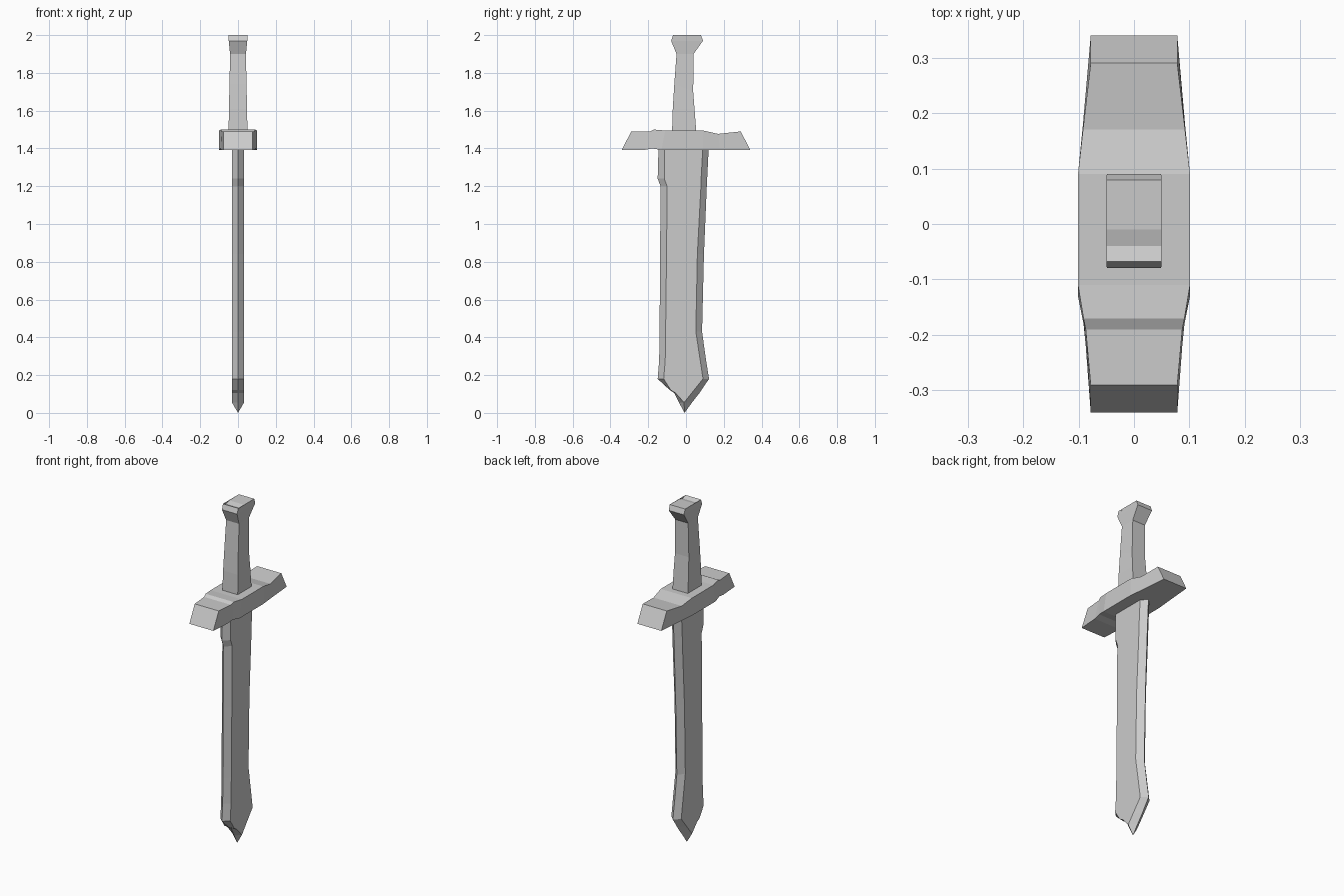
import bpy
import bmesh

cube = bpy.data.objects.get("Cube")
if cube:
    bpy.data.objects.remove(cube, do_unlink=True)

GREY = (0.6, 0.6, 0.6, 1)
grey = bpy.data.materials.new("plain grey")
grey.use_nodes = True
grey.diffuse_color = GREY
grey.node_tree.nodes["Principled BSDF"].inputs["Base Color"].default_value = GREY


def loft(name, rings):
    """Join equal-sized point rings into a closed, flat-shaded solid."""
    bm = bmesh.new()
    loops = [[bm.verts.new(p) for p in ring] for ring in rings]
    n = len(loops[0])
    for a, b in zip(loops, loops[1:]):
        for i in range(n):
            j = (i + 1) % n
            bm.faces.new((a[i], a[j], b[j], b[i]))
    bm.faces.new(loops[0])
    bm.faces.new(loops[-1])
    bmesh.ops.remove_doubles(bm, verts=bm.verts, dist=0.0005)
    bmesh.ops.recalc_face_normals(bm, faces=bm.faces)
    mesh = bpy.data.meshes.new(name)
    bm.to_mesh(mesh)
    bm.free()
    mesh.materials.append(grey)
    obj = bpy.data.objects.new(name, mesh)
    bpy.context.collection.objects.link(obj)


def strip(half, a, b):
    """Rectangular ring between two (y, z) points, mirrored over x."""
    return [(-half, *a), (half, *a), (half, *b), (-half, *b)]


# Blade: z, front edge, front bevel, back bevel, back edge
W = 0.032
blade = [
    (1.42, -0.145, -0.115, 0.09, 0.121),
    (1.24, -0.15, -0.115, 0.08, 0.112),
    (1.20, -0.135, -0.10, 0.079, 0.11),
    (0.84, -0.137, -0.103, 0.06, 0.095),
    (0.43, -0.14, -0.108, 0.052, 0.085),
    (0.28, -0.142, -0.11, 0.075, 0.106),
    (0.18, -0.15, -0.118, 0.09, 0.122),
    (0.12, -0.085, -0.08, 0.042, 0.081),
    (0.105, -0.062, -0.055, 0.03, 0.071),
    (0.055, -0.037, -0.01, -0.01, 0.032),
]
rings = [[(0, fe, z), (W, fb, z), (W, bb, z), (0, be, z), (-W, bb, z), (-W, fb, z)]
         for z, fe, fb, bb, be in blade]
rings.append([(0, -0.008, 0)] * 6)
loft("blade", rings)

# Crossguard: half width, top point, bottom point
guard = [
    (0.078, (-0.29, 1.49), (-0.34, 1.392)),
    (0.087, (-0.19, 1.49), (-0.22, 1.392)),
    (0.091, (-0.17, 1.50), (-0.18, 1.40)),
    (0.101, (-0.11, 1.495), (-0.13, 1.392)),
    (0.101, (0.09, 1.495), (0.09, 1.392)),
    (0.092, (0.17, 1.477), (0.18, 1.392)),
    (0.078, (0.29, 1.49), (0.34, 1.392)),
]
loft("crossguard", [strip(*s) for s in guard])

# Grip flaring into the pommel: half width, front point, back point
grip = [
    (0.05, (-0.074, 1.48), (0.055, 1.48)),
    (0.048, (-0.07, 1.61), (0.045, 1.61)),
    (0.045, (-0.062, 1.74), (0.038, 1.70)),
    (0.042, (-0.05, 1.90), (0.04, 1.90)),
    (0.049, (-0.079, 1.97), (0.09, 1.97)),
    (0.05, (-0.068, 2.0), (0.079, 2.0)),
    (0.05, (-0.04, 1.99), (-0.01, 1.998)),
]
loft("grip", [strip(*s) for s in grip])
